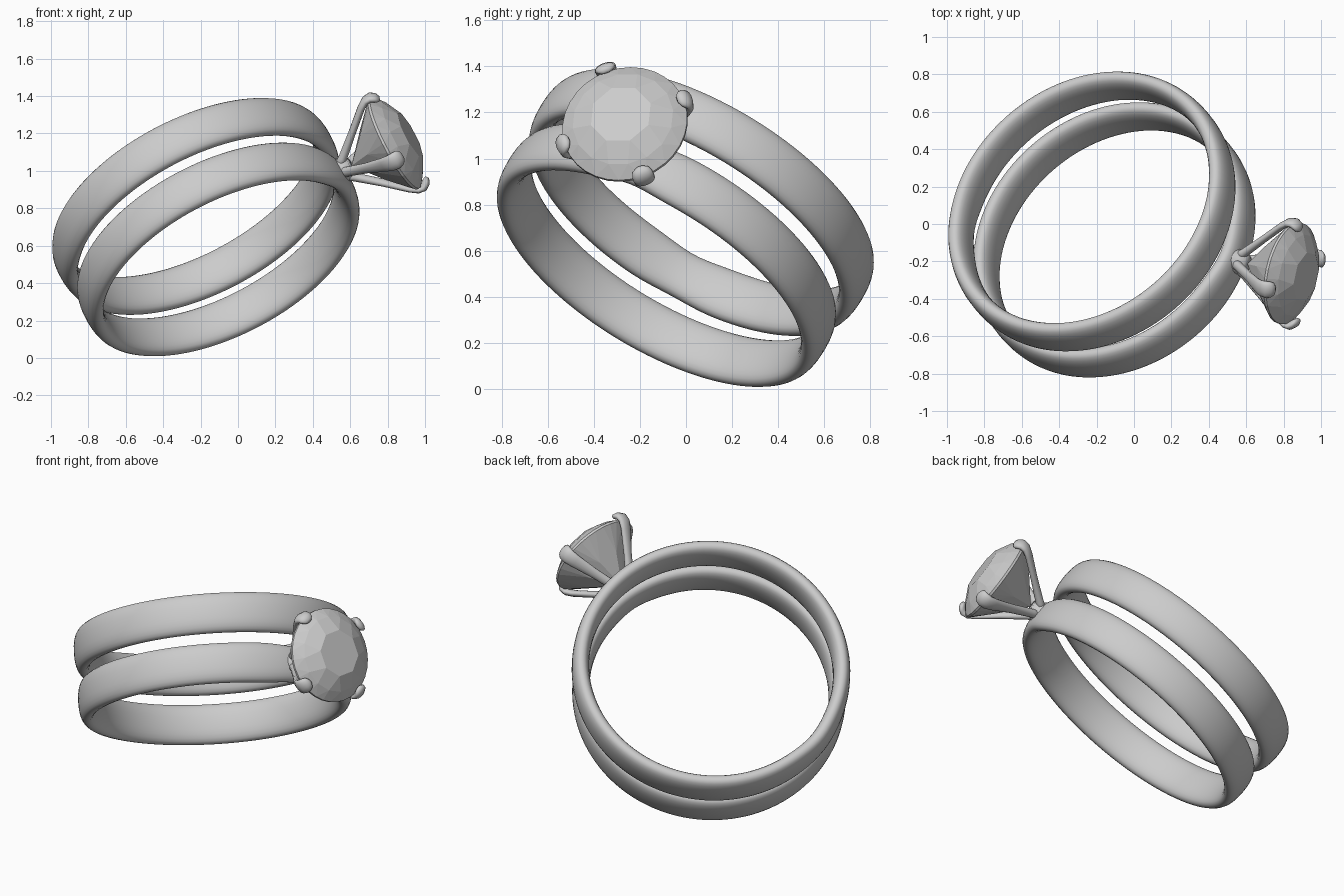
import bpy, bmesh
from math import sin, cos, pi, exp, copysign
from mathutils import Vector

if "Cube" in bpy.data.objects:
    bpy.data.objects.remove(bpy.data.objects["Cube"])

# Ring frame: N = ring axis, D = direction of the setting, E = sideways
N = Vector((-0.41, 0.475, 0.78)).normalized()
D = Vector((0.832, -0.146, 0.534))
D = (D - N * D.dot(N)).normalized()
E = D.cross(N)
LOWER = Vector((-0.105, -0.085, 0.58))
UPPER = Vector((-0.225, 0.067, 0.81))
# Stone frame: tipped slightly away from the ring plane
S = (D - N * 0.09).normalized()
SN = (N - S * N.dot(S)).normalized()
SE = S.cross(SN)
BASE = LOWER + D * 0.8


def at(t, r, ang):
    """Point in the setting: t along the stone axis, r away from it."""
    return BASE + S * (t - 0.8) + (SN * cos(ang) + SE * sin(ang)) * r


def finish(bm, name, smooth):
    bmesh.ops.recalc_face_normals(bm, faces=bm.faces)
    me = bpy.data.meshes.new(name)
    bm.to_mesh(me)
    bm.free()
    for p in me.polygons:
        p.use_smooth = smooth
    ob = bpy.data.objects.new(name, me)
    bpy.context.collection.objects.link(ob)


def loft(name, sections, closed=False):
    """Skin a list of equal point loops; cap the ends unless closed."""
    bm = bmesh.new()
    rings = [[bm.verts.new(p) for p in sec] for sec in sections]
    pairs = list(zip(rings, rings[1:]))
    if closed:
        pairs.append((rings[-1], rings[0]))
    else:
        bm.faces.new(rings[0])
        bm.faces.new(rings[-1])
    for r, s in pairs:
        for j in range(len(r)):
            n = (j + 1) % len(r)
            bm.faces.new((r[j], r[n], s[n], s[j]))
    finish(bm, name, True)


def band(name, centre, notch, radius, half_w=0.12, half_t=0.05, segs=120, sides=24):
    """Rounded band, slightly pinched at the notch angle."""
    sections = []
    for i in range(segs):
        a = 2 * pi * i / segs
        diff = (a - notch + pi) % (2 * pi) - pi
        k = exp(-(diff / 0.17) ** 2)
        out = D * cos(a) + E * sin(a)
        sec = []
        for j in range(sides):
            b = 2 * pi * j / sides
            u = copysign(abs(cos(b)) ** 0.85, cos(b)) * half_t
            v = copysign(abs(sin(b)) ** 0.85, sin(b)) * half_w * (1 - 0.1 * k)
            sec.append(centre + out * (radius + 0.005 * k + u) + N * v)
        sections.append(sec)
    loft(name, sections, True)


# Two bands
band("lower_band", LOWER, 0.0, 0.75)
band("upper_band", UPPER, pi - 0.29, 0.764)

# Faceted round stone: hull of table, crown, girdle, pavilion, culet
bm = bmesh.new()
for count, t, r, off in ((8, 1.212, 0.138, 0), (16, 1.165, 0.223, 0.5), (32, 1.122, 0.276, 0),
                         (32, 1.108, 0.276, 0), (8, 0.985, 0.155, 0.5), (1, 0.85, 0.0, 0)):
    for i in range(count):
        bm.verts.new(at(t, r, 2 * pi * (i + off) / count))
bmesh.ops.convex_hull(bm, input=bm.verts)
bmesh.ops.dissolve_limit(bm, angle_limit=0.02, verts=bm.verts, edges=bm.edges)
finish(bm, "stone", False)

# Four flattened claws, widening to a tip hooked over the girdle
# (t, r, half width sideways, half thickness)
PATH = ((0.76, 0.01, 0.03, 0.03), (0.83, 0.06, 0.027, 0.024), (0.95, 0.165, 0.03, 0.02),
        (1.06, 0.262, 0.042, 0.02), (1.10, 0.288, 0.046, 0.022), (1.13, 0.29, 0.048, 0.024),
        (1.15, 0.277, 0.045, 0.022), (1.16, 0.262, 0.036, 0.017), (1.163, 0.25, 0.015, 0.007))
for i in range(4):
    ang = pi / 4 + i * pi / 2
    out = SN * cos(ang) + SE * sin(ang)
    side = S.cross(out)
    pts = [at(t, r, ang) for t, r, w, h in PATH]
    sections = []
    for k, (t, r, w, h) in enumerate(PATH):
        tangent = (pts[min(k + 1, len(pts) - 1)] - pts[max(k - 1, 0)]).normalized()
        up = tangent.cross(side)
        sections.append([pts[k] + side * (w * cos(b)) + up * (h * sin(b))
                         for b in (2 * pi * j / 14 for j in range(14))])
    loft("claw_%d" % (i + 1), sections)

# Flared base joining the claws to the band
loft("setting_base", [[at(t, r, 2 * pi * j / 20) for j in range(20)]
                      for t, r in ((0.75, 0.09), (0.79, 0.075), (0.815, 0.055), (0.85, 0.045))])
